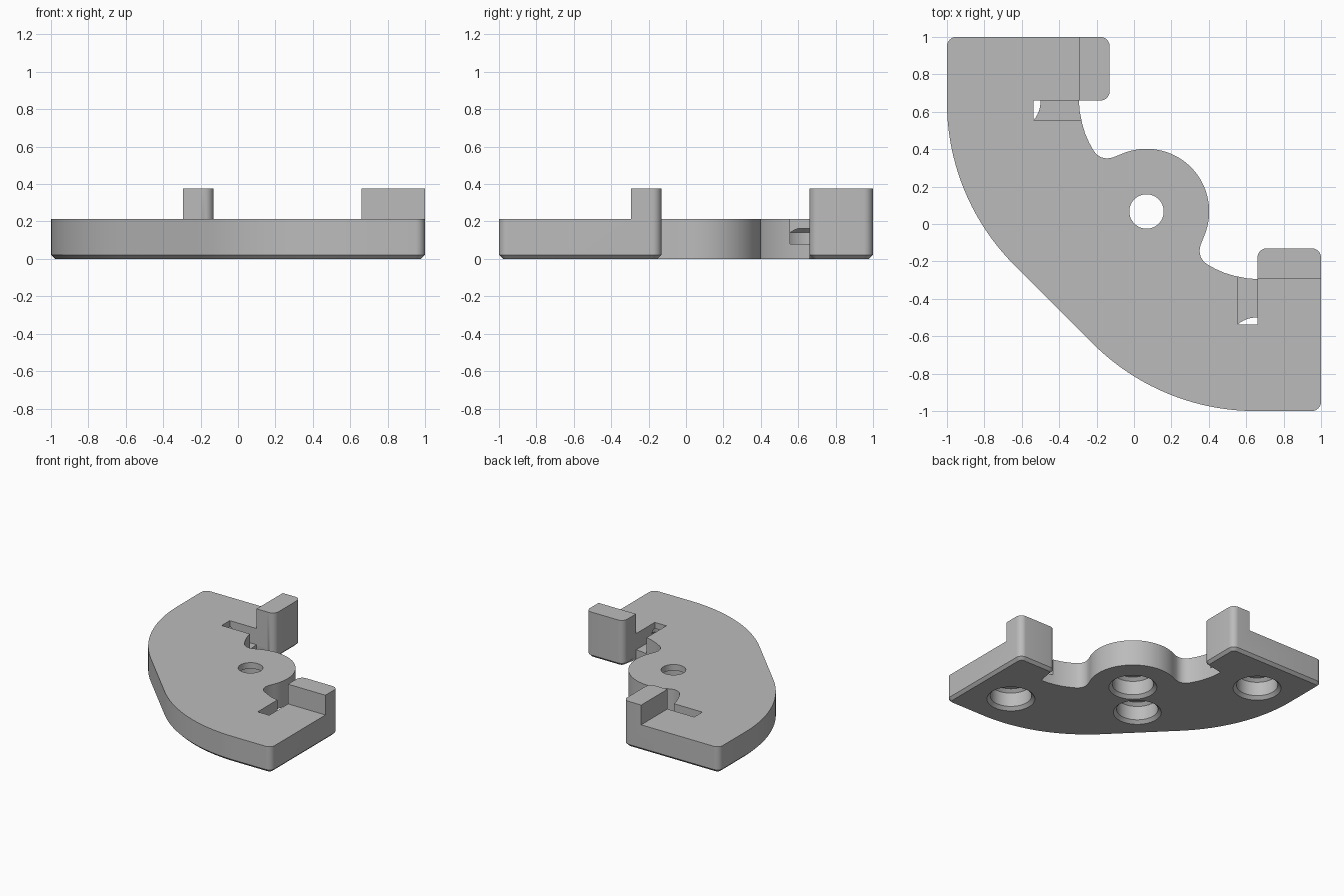
import bpy, bmesh
from math import sin, cos, radians, pi

cube = bpy.data.objects.get("Cube")
if cube:
    bpy.data.objects.remove(cube)

PLATE_TOP, JAW_TOP, CHAMFER = 0.213, 0.375, 0.022
HUB, HUB_R = 0.067, 0.335


def arc(cx, cy, r, start, end, steps):
    """Points on an arc, angles in degrees."""
    angles = [radians(start + (end - start) * i / steps) for i in range(steps + 1)]
    return [(cx + r * cos(a), cy + r * sin(a)) for a in angles]


def make_object(name, bm):
    bmesh.ops.recalc_face_normals(bm, faces=bm.faces[:])
    mesh = bpy.data.meshes.new(name)
    bm.to_mesh(mesh)
    bm.free()
    obj = bpy.data.objects.new(name, mesh)
    bpy.context.collection.objects.link(obj)
    return obj


def prism(points, z0, z1, chamfered=()):
    """Extrude a plan outline; chamfer the bottom edges with the given indices."""
    bm = bmesh.new()
    low = [bm.verts.new((x, y, z0)) for x, y in points]
    high = [bm.verts.new((x, y, z1)) for x, y in points]
    n = len(points)
    bm.faces.new(low)
    bm.faces.new(high)
    for i in range(n):
        j = (i + 1) % n
        bm.faces.new((low[i], low[j], high[j], high[i]))
    bmesh.ops.recalc_face_normals(bm, faces=bm.faces[:])
    edges = [bm.edges.get((low[i], low[(i + 1) % n])) for i in chamfered]
    if edges:
        bmesh.ops.bevel(bm, geom=edges, offset=CHAMFER, segments=1, affect='EDGES')
    return bm


def lathe(profile, cx, cy, sides=64):
    """Closed turned solid from (radius, height) pairs."""
    bm = bmesh.new()
    rings = [[bm.verts.new((cx + r * cos(2 * pi * i / sides),
                            cy + r * sin(2 * pi * i / sides), z))
              for i in range(sides)] for r, z in profile]
    bm.faces.new(rings[0])
    bm.faces.new(rings[-1])
    for a, b in zip(rings, rings[1:]):
        for i in range(sides):
            j = (i + 1) % sides
            bm.faces.new((a[i], a[j], b[j], b[i]))
    return bm


def swap(points):
    """Mirror across the diagonal."""
    return [(y, x) for x, y in reversed(points)]


# Half outline: outer curve and rounded jaw corners, then inner curve and hub
R = 0.05
outer = arc(0.23, 0.65, 1.23, 225, 180, 20)
outer += arc(-1 + R, 1 - R, R, 180, 90, 8)
outer += arc(-0.13 - R, 1 - R, R, 90, 0, 8)
outer += arc(-0.13 - R, 0.66 + R, R, 0, -90, 8)
inner = [(-0.295, 0.66), (-0.29, 0.6), (-0.278, 0.54), (-0.262, 0.485),
         (-0.24, 0.435), (-0.215, 0.39), (-0.2, 0.372), (-0.175, 0.356),
         (-0.145, 0.35), (-0.115, 0.355)]
inner += arc(HUB, HUB, HUB_R, 114, 45, 20)
half = outer + inner
outline = half + swap(half)[1:]
count, rim = len(outline), len(outer)
chamfered = list(range(rim)) + list(range(count - rim - 1, count))
body = make_object("corner_bracket", prism(outline, 0, JAW_TOP, chamfered))

# Cutter that lowers the plate and leaves the two raised jaws
step = [(-1.2, -1.2), (-1.2, 1.2), (-0.293, 1.2), (-0.293, 0.65), (0.65, 0.65)]
step += swap(step[2:4]) + [(1.2, -1.2)]
cutters = [make_object("plate_step_cutter", prism(step, PLATE_TOP, 0.6))]

# Relief slots beside the jaws
slot = [(-0.537, 0.555), (-0.537, 0.66), (-0.2, 0.66), (-0.2, 0.555)]
for side, pts in (("left", swap(slot)), ("right", slot)):
    cutters.append(make_object(side + "_slot_cutter", prism(pts, 0.08, 0.5)))

# Blind pockets in the underside, with a chamfered mouth and tapered end
pocket = [(0.205, -0.025), (0.155, 0.025), (0.155, 0.14), (0.13, 0.163)]
for x, y in ((-0.655, 0.655), (0.655, -0.655), (-0.2, -0.2), (HUB, HUB)):
    cutters.append(make_object("pocket_cutter", lathe(pocket, x, y)))

# Through hole in the hub
cutters.append(make_object("hub_hole_cutter",
                           lathe([(0.092, 0.1), (0.092, 0.5)], HUB, HUB)))

for cutter in cutters:
    mod = body.modifiers.new(cutter.name, 'BOOLEAN')
    mod.operation = 'DIFFERENCE'
    mod.solver = 'EXACT'
    mod.object = cutter
    cutter.hide_render = True

# Bake the cuts and discard the cutters
bpy.context.view_layer.update()
graph = bpy.context.evaluated_depsgraph_get()
baked = bpy.data.meshes.new_from_object(body.evaluated_get(graph))
body.modifiers.clear()
body.data = baked
for cutter in cutters:
    bpy.data.objects.remove(cutter)

# Grey material
grey = bpy.data.materials.new("light_grey")
grey.use_nodes = True
colour = (0.5, 0.5, 0.5, 1)
grey.diffuse_color = colour
grey.node_tree.nodes["Principled BSDF"].inputs["Base Color"].default_value = colour
body.data.materials.clear()
body.data.materials.append(grey)

for other in bpy.context.selected_objects:
    other.select_set(False)
body.select_set(True)
bpy.context.view_layer.objects.active = body
bpy.ops.object.shade_smooth_by_angle(angle=radians(30))
